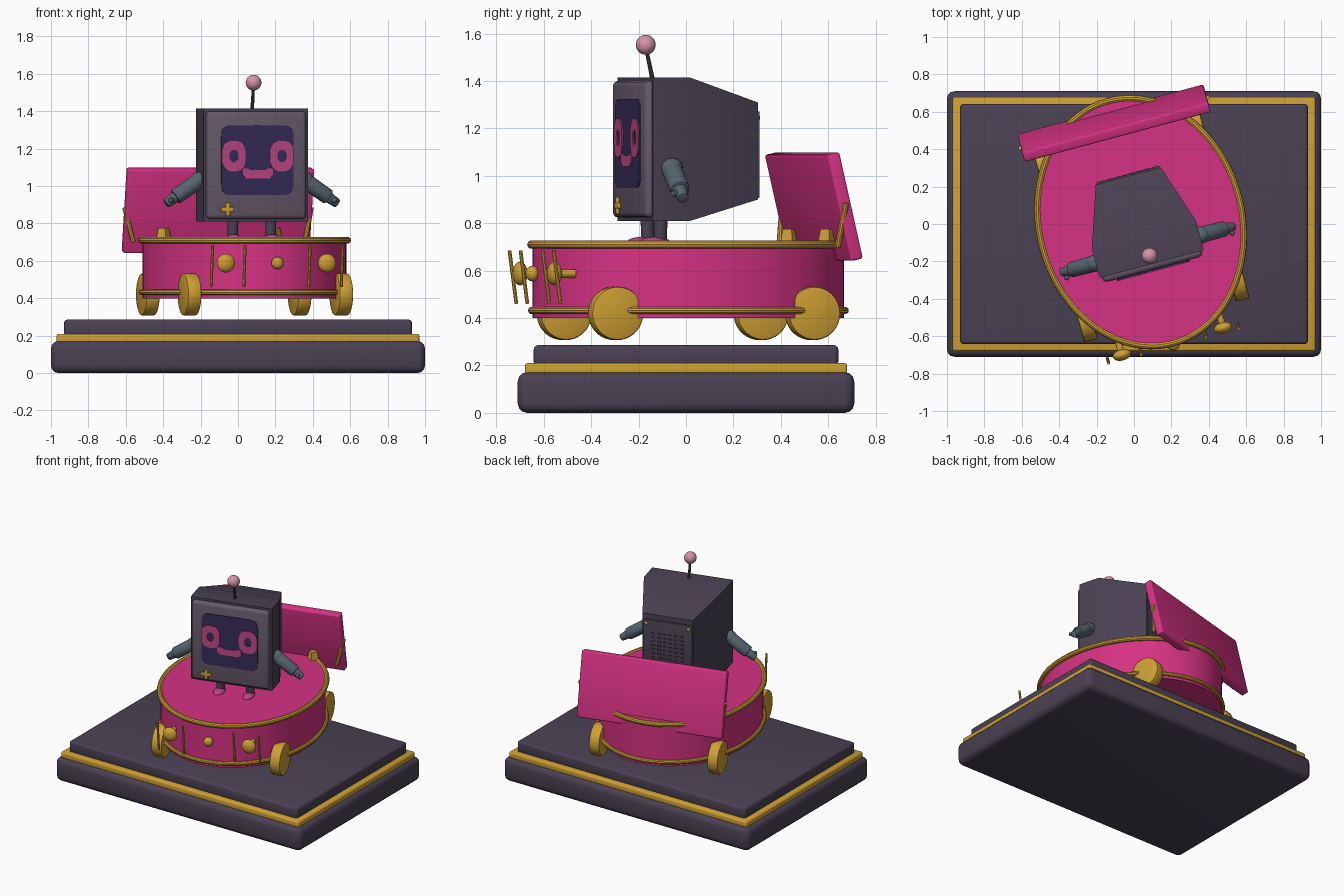
import bpy, bmesh, math
from mathutils import Matrix, Vector

if "Cube" in bpy.data.objects:
    bpy.data.objects.remove(bpy.data.objects["Cube"])

def srgb(h):
    c = [int(h[i:i + 2], 16) / 255 for i in (0, 2, 4)]
    return [x / 12.92 if x <= .04045 else ((x + .055) / 1.055) ** 2.4 for x in c] + [1]

MATS = {}
for n, h in dict(dark_plum="4a4153", gold="cfa034", hot_pink="d63283", bezel_grey="665a6b",
                 screen_indigo="362c58", face_pink="bd4785", slate="566570",
                 pale_pink="d494a6", vent_black="2a2530").items():
    MATS[n] = bpy.data.materials.new(n)
    MATS[n].diffuse_color = srgb(h)

# The cart and robot are turned 15 degrees on the plinth
TURN = Matrix.Translation((.035, .01, 0)) @ Matrix.Rotation(math.radians(15), 4, 'Z')
I = Matrix.Identity(4)

def finish(name, bm, mat, mtx=I, base=TURN):
    bmesh.ops.recalc_face_normals(bm, faces=bm.faces)
    me = bpy.data.meshes.new(name)
    bm.to_mesh(me)
    bm.free()
    me.materials.append(MATS[mat])
    ob = bpy.data.objects.new(name, me)
    bpy.context.collection.objects.link(ob)
    ob.matrix_world = base @ mtx
    return ob

def bevel(bm, w, seg=3):
    edges = [e for e in bm.edges if len(e.link_faces) == 2 and e.calc_face_angle() > .25]
    bmesh.ops.bevel(bm, geom=edges, offset=w, segments=seg, affect='EDGES', profile=.5, clamp_overlap=True)

def box(name, loc, size, mat, w=0, rot=I, base=TURN):
    bm = bmesh.new()
    bmesh.ops.create_cube(bm, size=1)
    bmesh.ops.scale(bm, vec=size, verts=bm.verts)
    if w:
        bevel(bm, w)
    return finish(name, bm, mat, Matrix.Translation(loc) @ rot, base)

def ball(name, loc, r, mat):
    bm = bmesh.new()
    bmesh.ops.create_uvsphere(bm, u_segments=24, v_segments=14, radius=1)
    bmesh.ops.scale(bm, vec=r, verts=bm.verts)
    return finish(name, bm, mat, Matrix.Translation(loc))

def rod(name, a, b, r1, r2, mat, w=0, seg=20):
    a, b = Vector(a), Vector(b)
    bm = bmesh.new()
    bmesh.ops.create_cone(bm, cap_ends=True, segments=seg, radius1=r1, radius2=r2, depth=(b - a).length)
    if w:
        bevel(bm, w, 2)
    q = (b - a).to_track_quat('Z', 'Y').to_matrix().to_4x4()
    return finish(name, bm, mat, Matrix.Translation((a + b) / 2) @ q)

def oval_ring(name, a, b, z, r, mat, n=80, k=10):
    bm = bmesh.new()
    rows = []
    for i in range(n):
        t = 2 * math.pi * i / n
        rows.append([bm.verts.new(((a + r * math.cos(u)) * math.cos(t), (b + r * math.cos(u)) * math.sin(t),
                                   z + r * math.sin(u))) for u in (2 * math.pi * j / k for j in range(k))])
    for i in range(n):
        for j in range(k):
            p, q = rows[i], rows[(i + 1) % n]
            bm.faces.new((p[j], q[j], q[(j + 1) % k], p[(j + 1) % k]))
    return finish(name, bm, mat)

def plate(name, pts, y, mat, t=.006, hole=None):
    """Thin plate facing -y from an outline of (x, z) points, with an optional matching hole."""
    bm = bmesh.new()
    vs = [bm.verts.new((x, y, z)) for x, z in pts]
    if hole:
        hs = [bm.verts.new((x, y, z)) for x, z in hole]
        n = len(vs)
        faces = [bm.faces.new((vs[i], vs[(i + 1) % n], hs[(i + 1) % n], hs[i])) for i in range(n)]
    else:
        faces = [bm.faces.new(vs)]
    ext = bmesh.ops.extrude_face_region(bm, geom=faces)['geom']
    bmesh.ops.translate(bm, vec=(0, t, 0), verts=[v for v in ext if isinstance(v, bmesh.types.BMVert)])
    return finish(name, bm, mat)

def oval(cx, cz, rx, rz, p=1.0, n=40):
    out = []
    for i in range(n):
        c, s = math.cos(2 * math.pi * i / n), math.sin(2 * math.pi * i / n)
        out.append((cx + rx * math.copysign(abs(c) ** p, c), cz + rz * math.copysign(abs(s) ** p, s)))
    return out

# Plinth: three stacked slabs
box("plinth_base", (0, 0, .086), (2, 1.42, .172), 'dark_plum', .04, base=I)
box("plinth_trim", (0, 0, .185), (1.94, 1.36, .05), 'gold', .012, base=I)
box("plinth_top", (0, 0, .242), (1.86, 1.285, .088), 'dark_plum', .018, base=I)

# Oval tub with two gold hoops
bm = bmesh.new()
bmesh.ops.create_cone(bm, cap_ends=True, segments=80, radius1=1, radius2=1, depth=.32)
bmesh.ops.scale(bm, vec=(.535, .665, 1), verts=bm.verts)
finish("tub", bm, 'hot_pink', Matrix.Translation((0, 0, .56)))
oval_ring("tub_rim", .542, .67, .71, .018, 'gold')
oval_ring("tub_lower_hoop", .542, .67, .432, .015, 'gold')

# Tilted tailboard
tilt = Matrix.Rotation(math.radians(13), 4, 'X')
box("tailboard", (0, .548, .87), (1.03, .055, .46), 'hot_pink', .01, tilt)

for s, side in ((-1, "left"), (1, "right")):
    # Wheels
    for y, end in ((-.43, "front"), (.43, "rear")):
        rod(f"{side}_{end}_wheel", (s * .382, y, .42), (s * .458, y, .42), .113, .113, 'gold', .01, 36)
    # Tailboard hinges and struts
    rod(f"{side}_hinge", (s * .307, .525, .7), (s * .307, .525, .775), .045, .03, 'gold', 0, 4)
    rod(f"{side}_strut", (s * .475, .525, .7), (s * .517, .55, .885), .013, .013, 'gold', 0, 10)
    # Headlight and its bars
    ball(f"{side}_headlight", (s * .28, -.66, .588), (.05, .03, .05), 'gold')
    rod(f"{side}_headlight_mount", (s * .28, -.57, .588), (s * .28, -.65, .588), .018, .018, 'gold')
    for x in (.18, .36):
        rod(f"{side}_bar", (s * x, -.655, .46), (s * x, -.685, .685), .008, .008, 'gold', 0, 8)
    # Legs and feet
    rod(f"{side}_leg", (s * .105, -.15, .72), (s * .105, -.15, .83), .027, .03, 'dark_plum')
    ball(f"{side}_foot", (s * .105, -.175, .722), (.037, .065, .02), 'face_pink')
    # Arms
    ball(f"{side}_shoulder", (s * .295, -.15, 1.03), (.046, .046, .046), 'slate')
    rod(f"{side}_arm", (s * .285, -.15, 1.035), (s * .425, -.15, .94), .044, .042, 'slate', .01)
    rod(f"{side}_hand", (s * .41, -.15, .95), (s * .475, -.15, .905), .032, .024, 'slate', .008)
    rod(f"{side}_thumb", (s * .44, -.16, .925), (s * .465, -.195, .925), .016, .012, 'slate', .004, 10)
    # Ringed eyes
    plate(f"{side}_eye", oval(s * .133, 1.16, .066, .082, .75), -.273, 'face_pink',
          hole=oval(s * .133, 1.16, .025, .033))
    # Back panel screws
    ball(f"{side}_screw", (s * .15, .265, 1.245), (.012, .008, .012), 'gold')
ball("nose_light", (0, -.682, .588), (.033, .028, .033), 'gold')

# Television-shaped head: straight front, tapered back
bm = bmesh.new()
rings = [[bm.verts.new(p) for p in ((-w, y, a), (w, y, a), (w, y, b), (-w, y, b))]
         for y, w, a, b in ((-.232, .288, .81, 1.415), (-.07, .288, .81, 1.415), (.255, .18, .9, 1.31))]
for p, q in zip(rings, rings[1:]):
    for i in range(4):
        bm.faces.new((p[i], p[(i + 1) % 4], q[(i + 1) % 4], q[i]))
bm.faces.new(rings[0])
bm.faces.new(rings[-1])
bevel(bm, .018)
finish("head", bm, 'dark_plum')
box("bezel", (0, -.225, 1.112), (.55, .074, .575), 'bezel_grey', .022)
plate("screen", oval(0, 1.138, .2, .187, .22, 64), -.268, 'screen_indigo', .008)
plate("mouth", [(-.085, 1.06), (-.065, 1.04), (.065, 1.04), (.085, 1.06), (.085, 1.095), (.05, 1.095),
                (.04, 1.085), (-.04, 1.085), (-.05, 1.095), (-.085, 1.095)], -.273, 'face_pink')

# Plus button
box("plus_bar_across", (-.165, -.264, .875), (.072, .016, .024), 'gold', .004)
box("plus_bar_upright", (-.165, -.264, .875), (.024, .016, .072), 'gold', .004)

# Back panel with vent slits
box("back_panel", (0, .258, 1.09), (.35, .014, .365), 'dark_plum', .004)
for r in range(7):
    for c in range(6):
        box("vent_slit", (-.1 + c * .04, .264, 1.0 + r * .03), (.028, .005, .009), 'vent_black')

# Antenna
rod("antenna_rod", (0, -.155, 1.4), (0, -.185, 1.54), .01, .008, 'dark_plum', 0, 10)
ball("antenna_ball", (0, -.186, 1.553), (.042, .042, .042), 'pale_pink')

# Smooth shading with sharp edges kept
for ob in bpy.data.objects:
    ob.select_set(True)
    bpy.context.view_layer.objects.active = ob
bpy.ops.object.shade_smooth_by_angle(angle=math.radians(35))

for m in bpy.data.materials:
    if m.users and not m.is_grease_pencil:
        m.use_nodes = True
        m.node_tree.nodes["Principled BSDF"].inputs["Base Color"].default_value = m.diffuse_color
